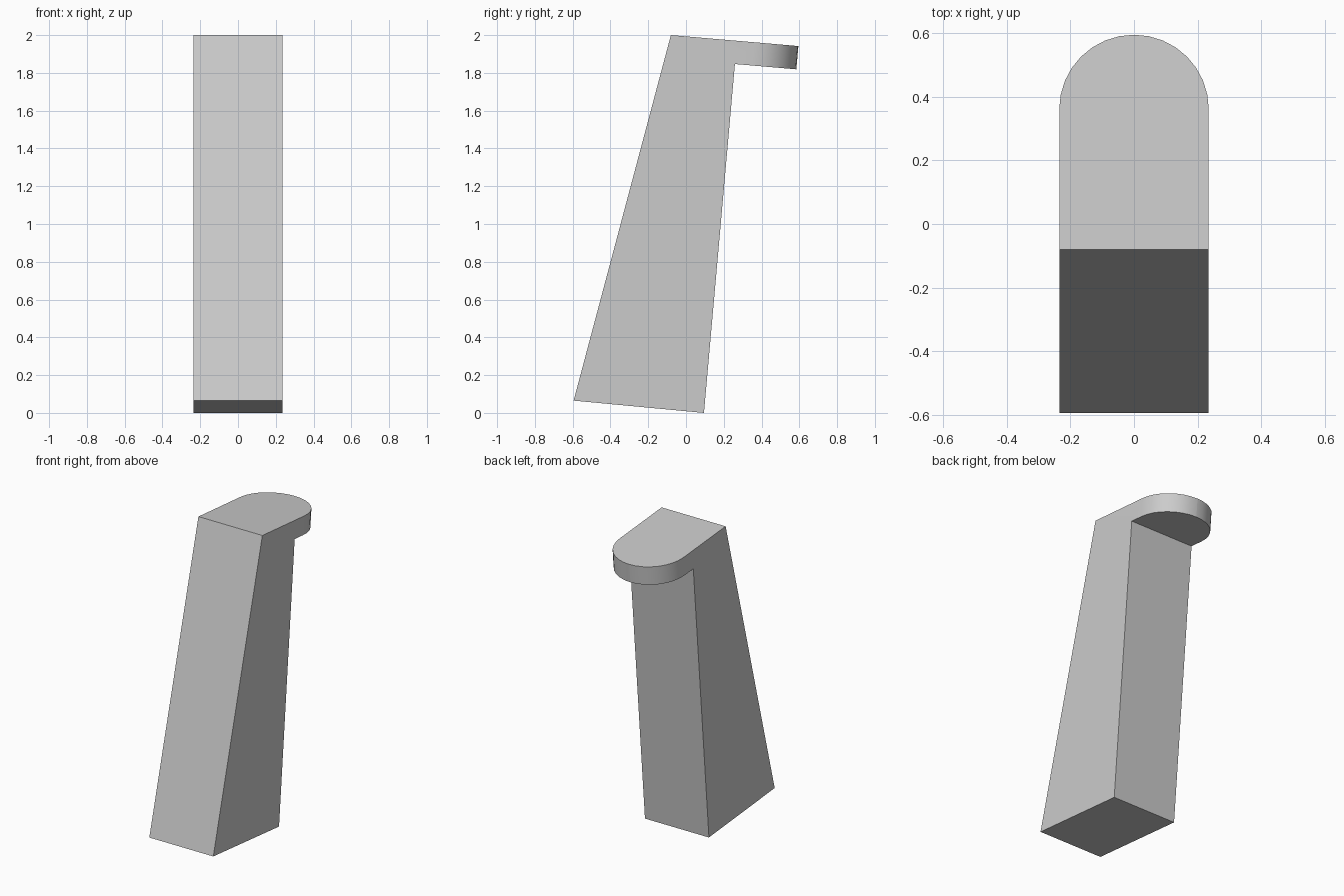
import bpy
import bmesh
from math import radians

cube = bpy.data.objects.get("Cube")
if cube:
    bpy.data.objects.remove(cube, do_unlink=True)

HALF_WIDTH = 0.235

grey = bpy.data.materials.new("plain grey")
grey.use_nodes = True
colour = (0.6, 0.6, 0.6, 1)
grey.diffuse_color = colour
grey.node_tree.nodes["Principled BSDF"].inputs["Base Color"].default_value = colour

# Side profile (y, z): leaning tapered post with a lip at the back of the top
profile = [(-0.595, 0.065), (0.095, 0), (0.259, 1.847),
           (0.584, 1.819), (0.595, 1.942), (-0.08, 2)]

bm = bmesh.new()
side = bm.faces.new([bm.verts.new((-HALF_WIDTH, y, z)) for y, z in profile])
swept = bmesh.ops.extrude_face_region(bm, geom=[side])
bmesh.ops.translate(bm, vec=(2 * HALF_WIDTH, 0, 0),
                    verts=[v for v in swept["geom"] if isinstance(v, bmesh.types.BMVert)])
bmesh.ops.recalc_face_normals(bm, faces=bm.faces)

# Round the end of the lip into a half circle
corners = [e for e in bm.edges
           if min(v.co.y for v in e.verts) > 0.5 and e.verts[0].co.x == e.verts[1].co.x]
bmesh.ops.bevel(bm, geom=corners, offset=HALF_WIDTH - 0.0005, offset_type='OFFSET',
                segments=8, profile=0.5, affect='EDGES')

mesh = bpy.data.meshes.new("leaning_post")
bm.to_mesh(mesh)
bm.free()
mesh.materials.append(grey)
post = bpy.data.objects.new("leaning_post", mesh)
bpy.context.collection.objects.link(post)

# Smooth the rounded end, keep the other edges sharp
bpy.context.view_layer.objects.active = post
post.select_set(True)
bpy.ops.object.shade_smooth_by_angle(angle=radians(30))
